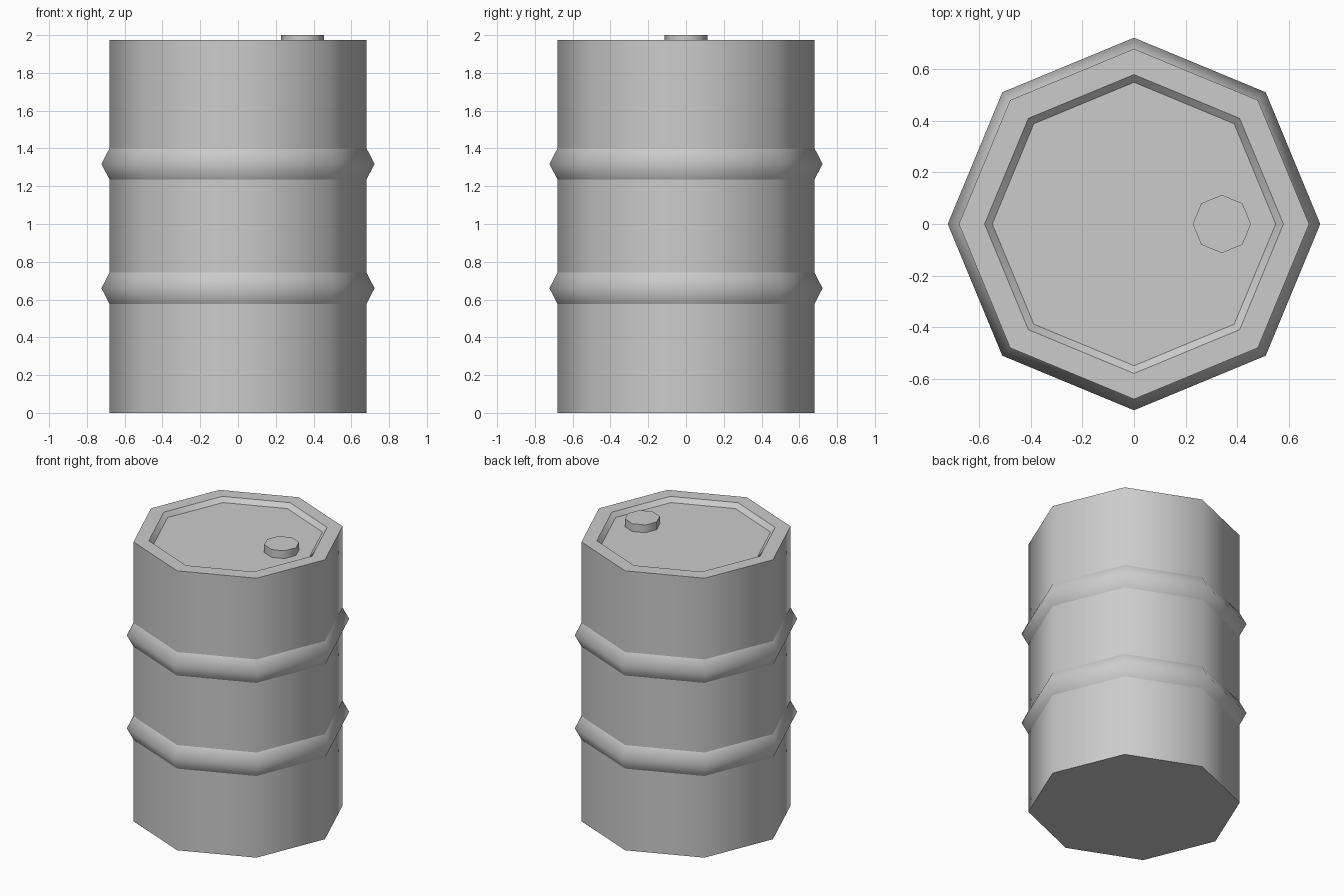
import bpy, bmesh, math

if "Cube" in bpy.data.objects:
    bpy.data.objects.remove(bpy.data.objects["Cube"])

SIDES = 8


def lathe(name, profile, sharp, center=(0, 0)):
    """Eight-sided solid from (radius, z) rings, capped at both ends; sharp = indices of hard rings."""
    bm = bmesh.new()
    rings = []
    for r, z in profile:
        ring = []
        for i in range(SIDES):
            a = 2 * math.pi * i / SIDES
            ring.append(bm.verts.new((center[0] + r * math.cos(a), center[1] + r * math.sin(a), z)))
        rings.append(ring)
    for low, high in zip(rings, rings[1:]):
        for i in range(SIDES):
            j = (i + 1) % SIDES
            bm.faces.new((low[i], low[j], high[j], high[i]))
    bm.faces.new(rings[0][::-1])
    bm.faces.new(rings[-1])
    for f in bm.faces:
        f.smooth = True
    for k in sharp:
        for i in range(SIDES):
            bm.edges.get((rings[k][i], rings[k][(i + 1) % SIDES])).smooth = False
    mesh = bpy.data.meshes.new(name)
    bm.to_mesh(mesh)
    bm.free()
    obj = bpy.data.objects.new(name, mesh)
    bpy.context.collection.objects.link(obj)
    return obj


# Drum shell: wall with two rolled ribs, then rim and recessed lid
R, TOP, FLOOR = 0.68, 1.975, 1.945
profile = [(R, 0)]
for z in (0.66, 1.318):
    profile += [(R, z - 0.083), (0.723, z), (R, z + 0.083)]
profile += [(R, TOP), (0.58, TOP), (0.55, FLOOR)]
lathe("drum_body", profile, sharp=(0, 1, 3, 4, 6, 7, 8, 9))

# Filler cap on the lid
lathe("filler_cap", [(0.113, FLOOR - 0.005), (0.113, 2.0)], sharp=(0, 1), center=(0.341, 0))
